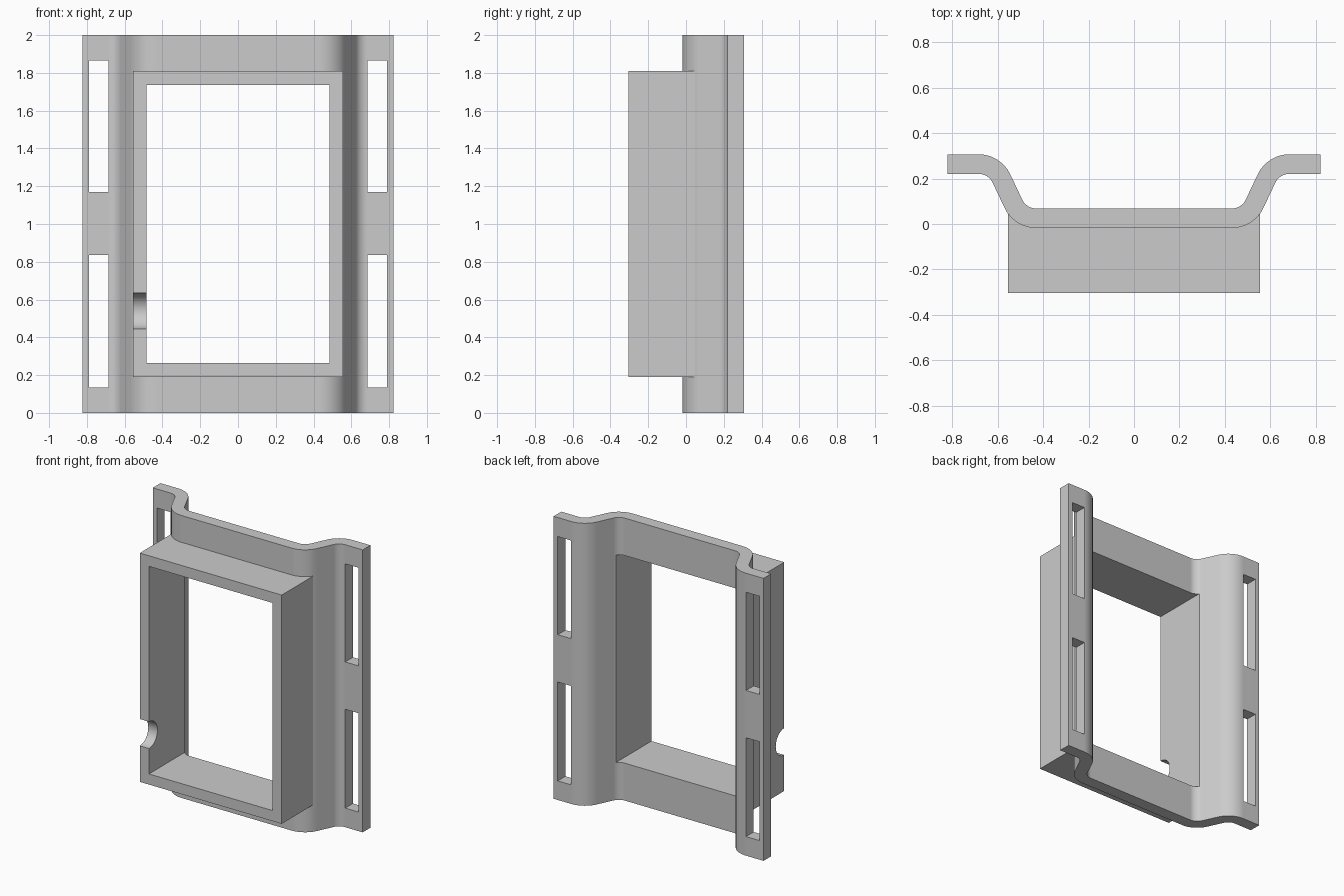
import bpy
import bmesh
from math import sin, cos, radians
from mathutils import Vector

cube = bpy.data.objects.get("Cube")
if cube:
    bpy.data.objects.remove(cube, do_unlink=True)

grey = bpy.data.materials.new("plain grey")
grey.use_nodes = True
colour = (0.6, 0.6, 0.6, 1)
grey.diffuse_color = colour
grey.node_tree.nodes["Principled BSDF"].inputs["Base Color"].default_value = colour


def prism(name, outline, direction):
    """Extrude a closed 3D outline along a direction."""
    bm = bmesh.new()
    face = bm.faces.new([bm.verts.new(p) for p in outline])
    new = bmesh.ops.extrude_face_region(bm, geom=[face])["geom"]
    bmesh.ops.translate(bm, vec=Vector(direction),
                        verts=[v for v in new if isinstance(v, bmesh.types.BMVert)])
    bmesh.ops.recalc_face_normals(bm, faces=bm.faces)
    mesh = bpy.data.meshes.new(name)
    bm.to_mesh(mesh)
    bm.free()
    mesh.materials.append(grey)
    obj = bpy.data.objects.new(name, mesh)
    bpy.context.collection.objects.link(obj)
    return obj


def box(name, x, y, z):
    outline = [(x[0], y[0], z[0]), (x[1], y[0], z[0]), (x[1], y[1], z[0]), (x[0], y[1], z[0])]
    return prism(name, outline, (0, 0, z[1] - z[0]))


def combine(target, tool, operation):
    """Apply a boolean and discard the tool."""
    mod = target.modifiers.new(operation.title(), "BOOLEAN")
    mod.operation, mod.solver, mod.object = operation, "EXACT", tool
    bpy.context.view_layer.objects.active = target
    bpy.ops.object.modifier_apply(modifier=mod.name)
    bpy.data.objects.remove(tool, do_unlink=True)


# Bent plate: two tangent arcs per side between centre web and outer flanges
FRONT, BACK, FLANGE_FRONT, FLANGE_BACK = -0.018, 0.068, 0.221, 0.307
EDGE, LOW_X, HIGH_X = 0.822, 0.43, 0.685
TIGHT, WIDE, BEND, STEPS = 0.069, 0.155, radians(65), 12
angles = [BEND * i / STEPS for i in range(STEPS + 1)]


def side(low_r, high_r, low_y, high_y):
    """One surface from the web out to the flange edge, on the +x half."""
    low = [(LOW_X + low_r * sin(a), low_y + low_r * (1 - cos(a))) for a in angles]
    high = [(HIGH_X - high_r * sin(a), high_y - high_r * (1 - cos(a))) for a in reversed(angles)]
    return low + high + [(EDGE, high_y)]


half = side(WIDE, TIGHT, FRONT, FLANGE_FRONT) + side(TIGHT, WIDE, BACK, FLANGE_BACK)[::-1]
profile = half + [(-x, y) for x, y in reversed(half)]
bracket = prism("bracket", [(x, y, 0) for x, y in profile], (0, 0, 2))

# Rectangular housing on the front, open right through the plate
combine(bracket, box("housing", (-0.556, 0.556), (-0.305, 0.048), (0.19, 1.81)), "UNION")
combine(bracket, box("opening", (-0.484, 0.484), (-0.5, 0.5), (0.265, 1.735)), "DIFFERENCE")

# Strap slots, two in each flange
for sx in (-1, 1):
    for z in ((0.135, 0.835), (1.17, 1.865)):
        xs = sorted((sx * 0.685, sx * 0.79))
        combine(bracket, box("slot", xs, (0.1, 0.5), z), "DIFFERENCE")

# Half-round cable notch in the front edge of the right wall
ring = [radians(360 * i / 48) for i in range(48)]
notch = prism("notch", [(-0.7, -0.305 + 0.095 * cos(a), 0.54 + 0.095 * sin(a)) for a in ring],
              (0.3, 0, 0))
combine(bracket, notch, "DIFFERENCE")

# Smooth bends, crisp edges
bpy.ops.object.select_all(action="DESELECT")
bracket.select_set(True)
bpy.context.view_layer.objects.active = bracket
bpy.ops.object.shade_smooth_by_angle(angle=radians(30))
weighted = bracket.modifiers.new("Weighted Normal", "WEIGHTED_NORMAL")
weighted.keep_sharp = True
